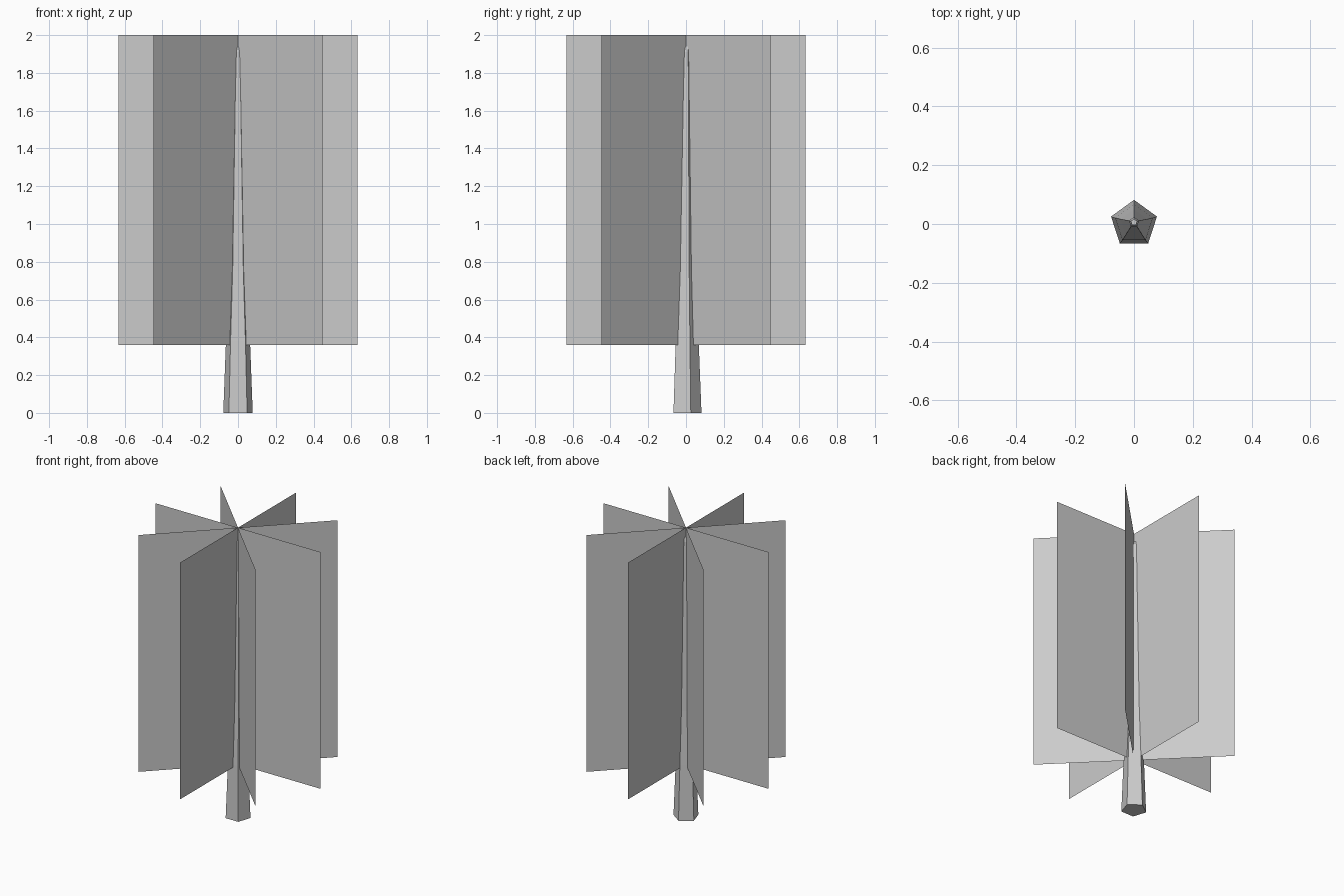
import bpy, bmesh
from math import cos, sin, pi, radians

if "Cube" in bpy.data.objects:
    bpy.data.objects.remove(bpy.data.objects["Cube"])


def make_object(name, bm):
    mesh = bpy.data.meshes.new(name)
    bm.normal_update()
    bm.to_mesh(mesh)
    bm.free()
    obj = bpy.data.objects.new(name, mesh)
    bpy.context.collection.objects.link(obj)
    return obj


# Five-sided tapering trunk: (height, radius, y offset) per ring
SIDES = 5
RINGS = [(0, 0.082, 0), (0.38, 0.067, 0), (0.75, 0.048, 0.002),
         (1.91, 0.018, 0.006), (1.94, 0.011, 0.006)]
bm = bmesh.new()
loops = []
for z, r, dy in RINGS:
    angles = [pi / 2 + 2 * pi * i / SIDES for i in range(SIDES)]
    loops.append([bm.verts.new((r * cos(a), r * sin(a) + dy, z)) for a in angles])
for low, high in zip(loops, loops[1:]):
    for i in range(SIDES):
        j = (i + 1) % SIDES
        bm.faces.new((low[i], low[j], high[j], high[i]))
bm.faces.new(loops[0][::-1])
bm.faces.new(loops[-1])
make_object("trunk", bm)

# Four crossed foliage cards, 45 degrees apart
HALF_WIDTH, BOTTOM, TOP = 0.633, 0.36, 2.0
for n in range(4):
    bm = bmesh.new()
    corners = [(-HALF_WIDTH, BOTTOM), (HALF_WIDTH, BOTTOM),
               (HALF_WIDTH, TOP), (-HALF_WIDTH, TOP)]
    bm.faces.new([bm.verts.new((x, 0, z)) for x, z in corners])
    card = make_object(f"foliage_card_{n + 1}", bm)
    card.rotation_euler.z = radians(45 * n)
